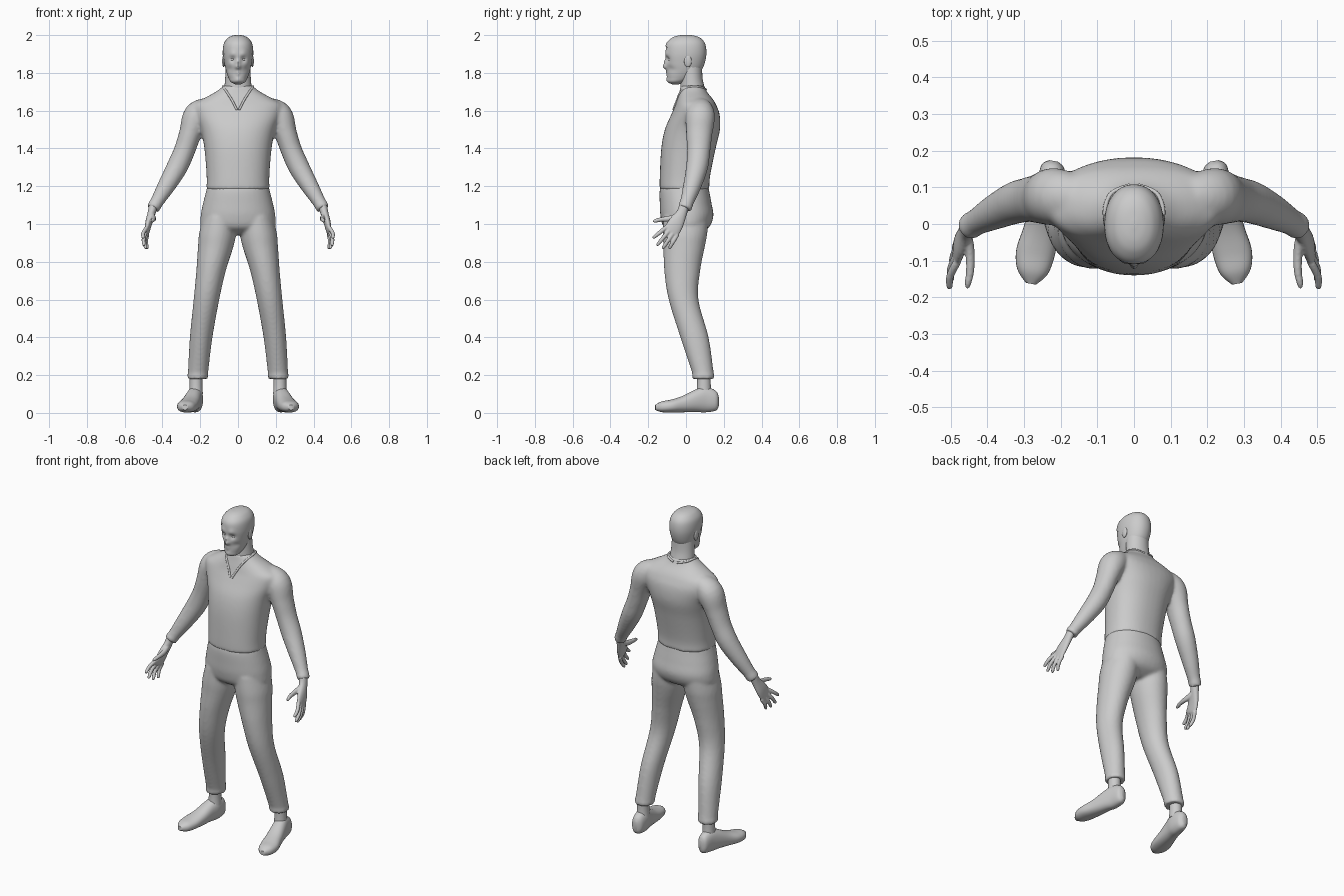
import bpy, bmesh, math
from mathutils import Vector, Matrix


def spline(secs, sub):
    """Catmull-Rom through (x, y, z, half_a, half_b) sections."""
    out, n = [], len(secs)
    for i in range(n - 1):
        p = [secs[max(0, min(n - 1, i + k))] for k in (-1, 0, 1, 2)]
        for s in range(sub):
            t = s / sub
            out.append([0.5 * (2 * b + (c - a) * t + (2 * a - 5 * b + 4 * c - d) * t * t
                               + (3 * b - a - 3 * c + d) * t ** 3) for a, b, c, d in zip(*p)])
    return out + [list(secs[-1])]


def loft(bm, secs, normal=None, n=28, p=2.0, sub=5):
    """Skin superellipse rings; the ring plane is fixed by normal or follows the path."""
    pts = spline(secs, sub)
    pos = [Vector(q[:3]) for q in pts]
    rings = []
    for i, q in enumerate(pts):
        w = Vector(normal) if normal else pos[min(i + 1, len(pos) - 1)] - pos[max(i - 1, 0)]
        w.normalize()
        u = Vector((1, 0, 0))
        u = (u - w * u.dot(w)).normalized()
        v = w.cross(u)
        ring = []
        for k in range(n):
            c, s = math.cos(2 * math.pi * k / n), math.sin(2 * math.pi * k / n)
            c = math.copysign(abs(c) ** (2 / p), c)
            s = math.copysign(abs(s) ** (2 / p), s)
            ring.append(bm.verts.new(pos[i] + u * c * max(q[3], .002) + v * s * max(q[4], .002)))
        rings.append(ring)
    for r0, r1 in zip(rings, rings[1:]):
        for k in range(n):
            bm.faces.new((r0[k], r0[(k + 1) % n], r1[(k + 1) % n], r1[k]))
    bm.faces.new(rings[0][::-1])
    bm.faces.new(rings[-1])


def ball(bm, center, size):
    m = Matrix.Translation(center) @ Matrix.Diagonal((*size, 1))
    bmesh.ops.create_uvsphere(bm, u_segments=20, v_segments=12, radius=1, matrix=m)


def mirror(bm):
    dup = bmesh.ops.duplicate(bm, geom=bm.verts[:] + bm.edges[:] + bm.faces[:])["geom"]
    for v in dup:
        if isinstance(v, bmesh.types.BMVert):
            v.co.x *= -1


def finish(name, bm, voxel=0, relax=6, angle=50):
    bmesh.ops.recalc_face_normals(bm, faces=bm.faces[:])
    me = bpy.data.meshes.new(name)
    bm.to_mesh(me)
    bm.free()
    ob = bpy.data.objects.new(name, me)
    bpy.context.collection.objects.link(ob)
    if voxel:
        m = ob.modifiers.new("fuse", 'REMESH')
        m.mode, m.voxel_size, m.use_smooth_shade = 'VOXEL', voxel, True
        m = ob.modifiers.new("relax", 'SMOOTH')
        m.factor, m.iterations = 0.5, relax
    else:
        bpy.ops.object.select_all(action='DESELECT')
        ob.select_set(True)
        bpy.context.view_layer.objects.active = ob
        bpy.ops.object.shade_smooth_by_angle(angle=math.radians(angle))
    return ob


UP = (0, 0, 1)

# Sweater: sleeves, then torso
bm = bmesh.new()
loft(bm, [(.15, .07, 1.625, .05, .06), (.215, .075, 1.575, .073, .078), (.252, .07, 1.48, .06, .07),
          (.283, .067, 1.39, .056, .062), (.323, .058, 1.30, .056, .058), (.38, .032, 1.20, .047, .048),
          (.428, .006, 1.12, .036, .037), (.44, -.001, 1.10, .036, .038), (.451, -.009, 1.08, .035, .038)])
mirror(bm)
loft(bm, [(0, -.008, 1.18, .168, .132), (0, -.006, 1.25, .166, .133), (0, .013, 1.40, .178, .144),
          (0, .034, 1.50, .198, .146), (0, .05, 1.58, .23, .128), (0, .052, 1.63, .235, .108),
          (0, .048, 1.66, .19, .095), (0, .038, 1.70, .118, .073), (0, .035, 1.735, .072, .062)],
     UP, 40, 2.25)
sweater = finish("sweater", bm, .009, 8)

# Trousers: legs with hems, then pelvis
bm = bmesh.new()
loft(bm, [(.095, 0, 1.04, .09, .12), (.108, -.005, .95, .098, .118), (.118, -.01, .88, .094, .11),
          (.143, -.02, .75, .078, .095), (.167, -.013, .60, .068, .079), (.195, .045, .40, .06, .075),
          (.211, .088, .22, .054, .058), (.213, .091, .20, .056, .06), (.215, .093, .18, .054, .058)], UP)
mirror(bm)
loft(bm, [(0, 0, .945, .10, .06), (0, .002, .98, .19, .118), (0, .005, 1.04, .198, .14),
          (0, -.002, 1.11, .185, .137), (0, -.008, 1.17, .17, .132), (0, -.008, 1.205, .162, .126)],
     UP, 40, 2.15)
finish("trousers", bm, .009, 6)

# Ankles
bm = bmesh.new()
loft(bm, [(.222, .095, .10, .036, .04), (.222, .095, .15, .034, .036), (.22, .095, .22, .035, .036)], UP)
mirror(bm)
finish("ankles", bm)

# Shoes, heel to toe
bm = bmesh.new()
loft(bm, [(.219, .172, .06, .012, .03), (.221, .155, .065, .032, .054), (.226, .10, .071, .041, .068),
          (.238, .05, .064, .044, .059), (.254, -.02, .046, .049, .043), (.269, -.08, .036, .053, .034),
          (.277, -.13, .032, .042, .028), (.281, -.163, .029, .014, .013)], (.06, -.34, 0), 28, 2.3)
mirror(bm)
for v in bm.verts:
    v.co.z = max(v.co.z, 0)
finish("shoes", bm)

# Hands: palm, thumb and four fingers fused together
bm = bmesh.new()
loft(bm, [(.445, -.005, 1.11, .025, .027), (.457, -.022, 1.06, .021, .028), (.473, -.052, 1.005, .018, .041),
          (.482, -.078, .96, .013, .043), (.484, -.084, .948, .008, .037)])
loft(bm, [(.455, -.035, 1.045, .015, .016), (.447, -.08, 1.03, .013, .016), (.447, -.13, 1.024, .011, .012),
          (.453, -.162, 1.017, .009, .01), (.454, -.176, 1.013, .004, .004)], n=14)
for base, tip in (((.483, -.105, .982), (.503, -.176, .925)), ((.485, -.09, .965), (.498, -.155, .885)),
                  ((.484, -.068, .953), (.488, -.125, .868)), ((.48, -.046, .945), (.478, -.09, .868))):
    a, b = Vector(base), Vector(tip)
    mid = a.lerp(b, .5) + Vector((.008, 0, 0))
    near = a.lerp(b, .9) + Vector((.002, 0, 0))
    loft(bm, [(*a, .011, .012), (*mid, .0105, .011), (*near, .009, .009), (*b, .004, .004)], n=14)
mirror(bm)
finish("hands", bm, .0042, 3)

# Neck
bm = bmesh.new()
loft(bm, [(0, .045, 1.62, .08, .06), (0, .037, 1.70, .074, .066), (0, .03, 1.77, .068, .058),
          (0, .025, 1.85, .064, .06)], UP)
finish("neck", bm)

# Head, with the face pushed in and out around (x, z, radius, depth)
head_secs = [(0, -.055, 1.738, .012, .015), (0, -.05, 1.752, .038, .044), (0, -.03, 1.775, .051, .068),
             (0, -.012, 1.81, .063, .088), (0, -.005, 1.85, .072, .1), (0, -.002, 1.90, .078, .106),
             (0, -.002, 1.95, .073, .1), (0, 0, 1.98, .054, .076), (0, 0, 1.994, .03, .045),
             (0, 0, 1.999, .004, .006)]
face = [(0, 1.833, .014, -.02), (0, 1.858, .013, -.011), (.028, 1.872, .016, .012), (.028, 1.9, .017, -.005),
        (0, 1.803, .011, -.005), (0, 1.79, .008, -.003), (0, 1.764, .016, -.006), (.045, 1.82, .017, .006)]
bm = bmesh.new()
loft(bm, head_secs, UP, 80, 2.15, 8)
for v in bm.verts:
    if v.co.y < -.03:
        v.co.y += sum(d * math.exp(-((abs(v.co.x) - x) ** 2 + (v.co.z - z) ** 2) / r ** 2)
                      for x, z, r, d in face)
finish("head", bm)

# Hair: slightly larger skull cut along a sloping hairline
bm = bmesh.new()
loft(bm, [(x, y, z + .002, a + .003, b + .004) for x, y, z, a, b in head_secs], UP, 48, 2.15, 6)
bmesh.ops.bisect_plane(bm, geom=bm.verts[:] + bm.edges[:] + bm.faces[:], plane_co=(0, -.1, 1.935),
                       plane_no=(0, .145, .18), clear_inner=True)
finish("hair", bm)

# Eyes and ears
bm = bmesh.new()
ball(bm, (.028, -.081, 1.872), (.012, .012, .012))
mirror(bm)
finish("eyes", bm)
bm = bmesh.new()
ball(bm, (.076, .01, 1.862), (.008, .02, .032))
mirror(bm)
finish("ears", bm)

# V-neck collar trim, laid on the sweater surface
bpy.context.view_layer.update()
ev = sweater.evaluated_get(bpy.context.evaluated_depsgraph_get())
trim = []
for p in ((.012, .105, 1.712), (.06, .08, 1.72), (.078, .03, 1.725), (.06, -.02, 1.70),
          (.032, -.045, 1.655), (.006, -.07, 1.605)):
    ok, co, no, _ = ev.closest_point_on_mesh(p)
    trim.append((*(co if ok else Vector(p)), .006, .006))
bm = bmesh.new()
loft(bm, trim, n=10)
mirror(bm)
finish("collar_trim", bm)
